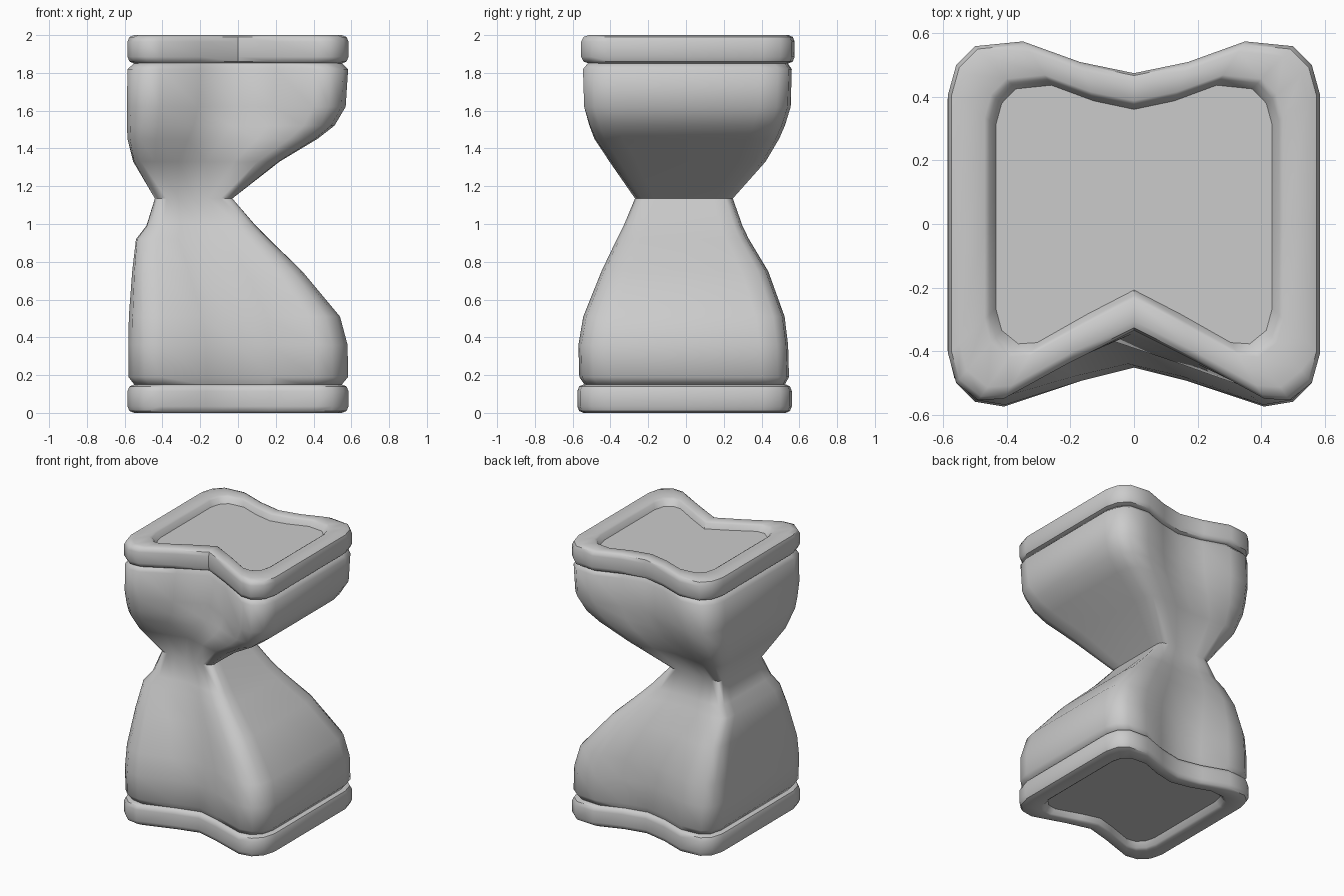
import bpy, bmesh, math

if "Cube" in bpy.data.objects:
    bpy.data.objects.remove(bpy.data.objects["Cube"])

# Right half of each outline, from back centre round to front centre
TOP = [(0, .475), (.17, .51), (.35, .575), (.5, .56), (.56, .5), (.585, .41), (.585, 0), (.585, -.41),
       (.56, -.5), (.49, -.555), (.41, -.55), (.2, -.435), (0, -.335)]
BOTTOM = [(0, .46), (.17, .495), (.35, .56), (.5, .55), (.56, .5), (.585, .41), (.585, 0), (.585, -.41),
          (.56, -.5), (.5, -.56), (.41, -.575), (.17, -.495), (0, -.45)]
# Neck outline in unit half sizes
NECK = [(0, .98), (.4, 1), (.7, 1), (.92, .95), (1, .85), (1, .6), (1, 0), (1, -.6),
        (1, -.85), (.92, -.95), (.7, -1), (.4, -1), (0, -.95)]


def mirrored(half):
    return half + [(-x, y) for x, y in half[-2:0:-1]]


def loft(name, rings, angle):
    bm = bmesh.new()
    rows = [[bm.verts.new(p) for p in ring] for ring in rings]
    n = len(rows[0])
    for a, b in zip(rows, rows[1:]):
        for i in range(n):
            j = (i + 1) % n
            bm.faces.new((a[i], a[j], b[j], b[i]))
    bm.faces.new(rows[0])
    bm.faces.new(rows[-1])
    bmesh.ops.recalc_face_normals(bm, faces=bm.faces)
    me = bpy.data.meshes.new(name)
    bm.to_mesh(me)
    bm.free()
    ob = bpy.data.objects.new(name, me)
    bpy.context.collection.objects.link(ob)
    bpy.context.view_layer.objects.active = ob
    ob.select_set(True)
    bpy.ops.object.shade_smooth_by_angle(angle=math.radians(angle))
    ob.select_set(False)
    return ob


# Caps: rounded slab with a recessed panel on the outer side
def cap(name, half, flip, front_scale, front_shift):
    pts = mirrored(half)
    # (inset, height) from the body side to the panel; full inset is .15
    profile = [(.035, 0), (.01, .01), (0, .035), (0, .115), (.01, .14), (.035, .15),
               (.115, .15), (.13, .14), (.15, .105)]
    rings = []
    for inset, h in profile:
        t = inset / .15
        ring = []
        for x, y in pts:
            yi = y * .76 if y >= 0 else y * front_scale + front_shift
            if y == 0:
                yi = 0
            z = .15 - h if flip else 1.85 + h
            ring.append((x * (1 - .256 * t), y + (yi - y) * t, z))
        rings.append(ring)
    loft(name, rings, 45)


cap("top_cap", TOP, False, .77, .05)
cap("bottom_cap", BOTTOM, True, .76, .0)

# Body: z, left, right, front, back, blend towards neck outline, top outline used
SECTIONS = [
    (.145, -.545, .545, -.53, .53, 0, 0),
    (.19, -.58, .583, -.56, .555, 0, 0),
    (.36, -.58, .58, -.565, .55, .05, 0),
    (.51, -.578, .54, -.54, .53, .15, 0),
    (.75, -.56, .34, -.445, .44, .4, 0),
    (.92, -.54, .165, -.365, .335, .65, 0),
    (.99, -.485, .095, -.33, .30, .8, 0),
    (1.135, -.44, -.03, -.27, .248, 1, 0),
    (1.33, -.555, .22, -.41, .42, .65, 1),
    (1.45, -.585, .42, -.495, .49, .4, 1),
    (1.52, -.588, .51, -.525, .52, .25, 1),
    (1.62, -.588, .57, -.555, .55, .1, 1),
    (1.82, -.585, .583, -.56, .555, 0, 1),
    (1.855, -.545, .545, -.53, .53, 0, 1),
]
rings = []
for z, x0, x1, y0, y1, w, is_top in SECTIONS:
    half = TOP if is_top else BOTTOM
    cx, cy, hx, hy = (x0 + x1) / 2, (y0 + y1) / 2, (x1 - x0) / 2, (y1 - y0) / 2
    ring = []
    for (x, y), (nx, ny) in zip(mirrored(half), mirrored(NECK)):
        u = x / .585 * (1 - w) + nx * w
        v = y / .57 * (1 - w) + ny * w
        ring.append((cx + u * hx, cy + v * hy, z))
    rings.append(ring)
loft("hourglass_body", rings, 60)
